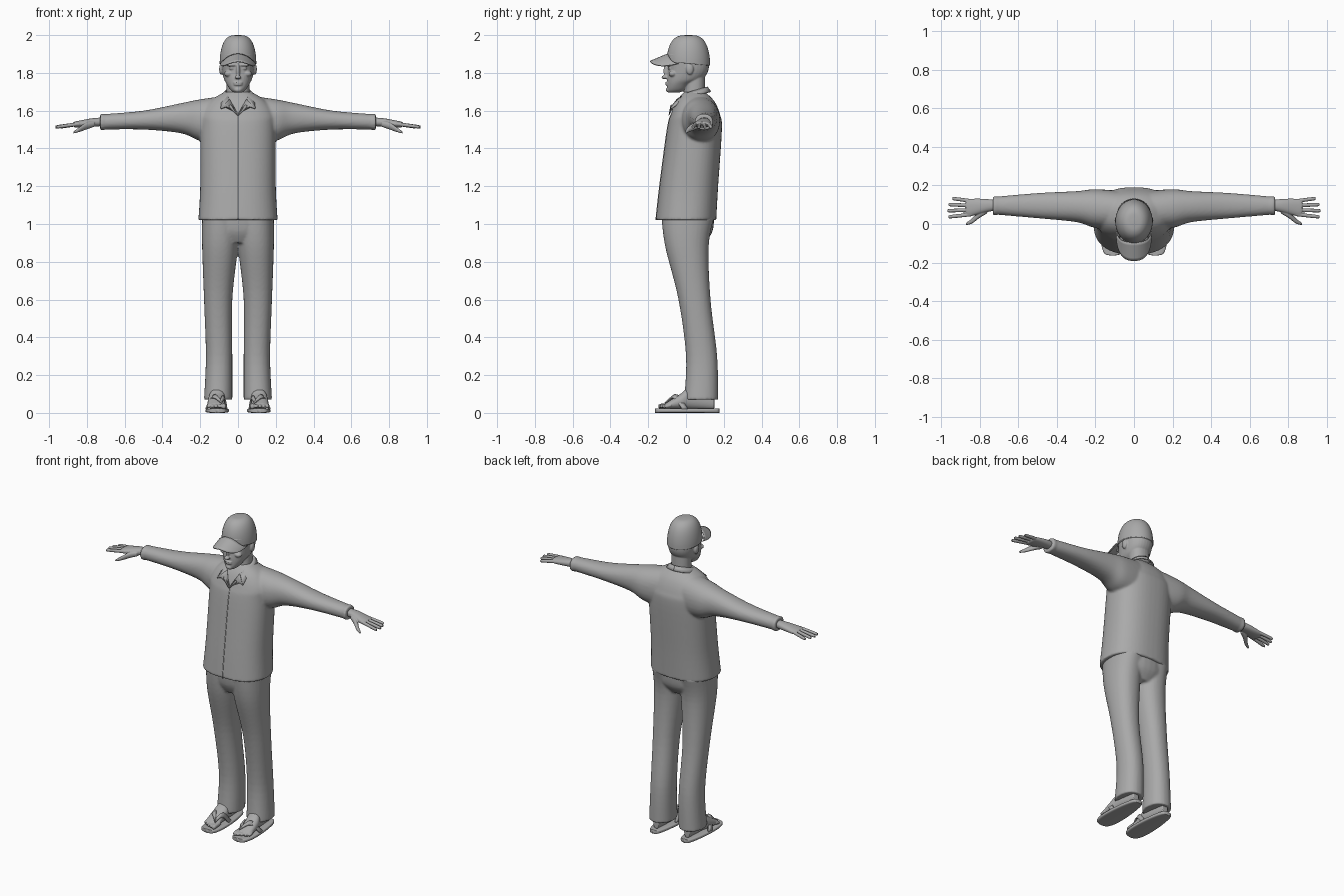
import bpy, bmesh
from math import sin, cos, pi, tau, copysign
from mathutils import Vector, Matrix

if "Cube" in bpy.data.objects:
    bpy.data.objects.remove(bpy.data.objects["Cube"], do_unlink=True)

tone = .4
gray = bpy.data.materials.new("plain gray")
gray.use_nodes = True
gray.diffuse_color = (tone, tone, tone, 1)
gray.node_tree.nodes["Principled BSDF"].inputs["Base Color"].default_value = gray.diffuse_color


def signed_power(value, exponent):
    return copysign(abs(value) ** exponent, value)


def spline(rows, steps):
    """Resample rows with a Catmull-Rom spline."""
    rows = [Vector(row) for row in rows]
    last = len(rows) - 1
    smooth = []
    for i in range(last):
        before, start, end, after = rows[max(0, i - 1)], rows[i], rows[i + 1], rows[min(last, i + 2)]
        for step in range(steps):
            t = step / steps
            pull_out, pull_in = (end - before) / 2, (after - start) / 2
            bend = start.lerp(end, t * t * (3 - 2 * t))
            smooth.append(bend + pull_out * t * (1 - t) ** 2 - pull_in * t * t * (1 - t))
    return smooth + [rows[last]]


def loft(bm, axis, rows, power=2.2, sides=32, side=1):
    """Skin rounded sections; each row is position, then low and high of the other two axes."""
    rings = []
    for along, low_a, high_a, low_b, high_b in spline(rows, 6):
        ring = []
        for k in range(sides):
            angle = tau * k / sides
            across = signed_power(cos(angle), 2 / power)
            up = signed_power(sin(angle), 2 / power)
            point = [(low_a + high_a + (high_a - low_a) * across) / 2,
                     (low_b + high_b + (high_b - low_b) * up) / 2]
            point.insert("xyz".index(axis), along)
            point[0] *= side
            ring.append(bm.verts.new(point))
        rings.append(ring)
    for lower, upper in zip(rings, rings[1:]):
        for k in range(sides):
            bm.faces.new((lower[k - 1], lower[k], upper[k], upper[k - 1]))
    bm.faces.new(rings[0])
    bm.faces.new(rings[-1])


def centred(rows):
    """Turn half widths into left and right extents."""
    return [(z, -half, half, front, back) for z, half, front, back in rows]


def rod(bm, axis, rows):
    """Round rod; each row is position, centre on the other two axes and radius."""
    loft(bm, axis, [(t, a - r, a + r, b - r, b + r) for t, a, b, r in rows], sides=16)


def ball(bm, centre, radii):
    place = Matrix.Translation(centre) @ Matrix.Diagonal((*radii, 1))
    bmesh.ops.create_uvsphere(bm, u_segments=20, v_segments=12, radius=1, matrix=place)


def strip(bm, pairs):
    """Ribbon between two edges."""
    verts = [(bm.verts.new(row[:3]), bm.verts.new(row[3:]))
             for row in spline([(*inner, *outer) for inner, outer in pairs], 4)]
    for (a, b), (c, d) in zip(verts, verts[1:]):
        bm.faces.new((a, b, d, c))


def finish(bm, name, mirror=False, voxel=0, thick=0):
    """Make the object and add its modifiers."""
    bmesh.ops.recalc_face_normals(bm, faces=bm.faces)
    for face in bm.faces:
        face.smooth = True
    mesh = bpy.data.meshes.new(name)
    bm.to_mesh(mesh)
    bm.free()
    mesh.materials.append(gray)
    part = bpy.data.objects.new(name, mesh)
    bpy.context.scene.collection.objects.link(part)
    if voxel:
        fuse = part.modifiers.new("fuse", 'REMESH')
        fuse.mode, fuse.voxel_size, fuse.use_smooth_shade = 'VOXEL', voxel, True
        relax = part.modifiers.new("relax", 'SMOOTH')
        relax.factor, relax.iterations = .5, 3
    if thick:
        shell = part.modifiers.new("thickness", 'SOLIDIFY')
        shell.thickness, shell.offset = thick, 0
    if mirror:
        part.modifiers.new("mirror", 'MIRROR').use_mirror_merge = False


# Shirt: torso and sleeves fused
torso = [(1.02, .21, -.16, .16), (1.2, .2, -.14, .17), (1.5, .2, -.1, .19),
         (1.58, .2, -.08, .18), (1.65, .15, -.05, .15), (1.7, .07, -.01, .1)]
sleeve = [(.06, -.03, .17, 1.42, 1.68), (.2, -.02, .18, 1.44, 1.66), (.3, .01, .17, 1.48, 1.64),
          (.5, .03, .16, 1.5, 1.6), (.73, .05, .14, 1.5, 1.58)]
bm = bmesh.new()
loft(bm, "z", centred(torso), 2.4, 48)
for side in (-1, 1):
    loft(bm, "x", sleeve, side=side)
    # raised cuff
    x, front, back, low, high = sleeve[-1]
    rim = .004
    loft(bm, "x", [(x - .02, front - rim, back + rim, low - rim, high + rim),
                   (x, front - rim, back + rim, low - rim, high + rim)], side=side)
finish(bm, "shirt", voxel=.008)

# Front seam follows the torso profile
bm = bmesh.new()
loft(bm, "z", centred([(z, .005, front - .002, front + .02) for z, half, front, back in torso[:4]]))
finish(bm, "shirt_seam")

# Folded collar with pointed flaps
bm = bmesh.new()
band = []
for k in range(4):
    across, along = sin(.6 * k), cos(.6 * k)
    height = 1.7 + .025 * along
    band.append(((.065 * across, .03 + .08 * along, height),
                 (.09 * across, .03 + .1 * along, height - .025)))
flap = ((.045, -.045, 1.66), (.09, -.08, 1.61))
strip(bm, band + [flap])
strip(bm, [flap, ((0, -.09, 1.575), (.04, -.08, 1.63))])
finish(bm, "collar", mirror=True, thick=.008)

# Trousers: two legs and a seat fused
bm = bmesh.new()
leg = [(.07, .03, .18, -.01, .17), (.3, .03, .17, 0, .165), (.6, .03, .18, -.04, .13),
       (.88, 0, .19, -.11, .12), (1.04, -.01, .19, -.13, .15)]
for side in (-1, 1):
    loft(bm, "z", leg, side=side)
loft(bm, "z", centred([(.9, .1, -.09, .1), (.96, .17, -.12, .14), (1.04, .18, -.13, .15)]))
finish(bm, "trousers", voxel=.008)

# Head, neck and facial features fused
bm = bmesh.new()
loft(bm, "z", centred([(1.6, .06, -.04, .1), (1.7, .06, -.01, .1), (1.8, .06, -.01, .1)]))
loft(bm, "z", centred([(1.695, .02, -.09, -.04), (1.71, .04, -.1, 0), (1.74, .06, -.1, .03),
                       (1.77, .075, -.1, .09), (1.82, .085, -.095, .12), (1.9, .09, -.1, .12)]))
ball(bm, (0, -.112, 1.777), (.018, .018, .01))
ball(bm, (0, -.1, 1.81), (.01, .02, .04))
ball(bm, (0, -.09, 1.71), (.022, .017, .014))
for lip in (1.738, 1.748):
    ball(bm, (0, -.1, lip), (.024, .01, .005))
for side in (-1, 1):
    ball(bm, (.033 * side, -.088, 1.824), (.015, .008, .007))
    ball(bm, (.034 * side, -.092, 1.842), (.028, .013, .008))
    ball(bm, (.05 * side, -.07, 1.795), (.024, .022, .016))
    ball(bm, (.088 * side, .02, 1.82), (.012, .02, .03))
finish(bm, "head", voxel=.004)

# Cap crown: a full dome whose rim rises toward the front
bm = bmesh.new()
dome = []
for k in range(9):
    angle = pi / 2 * min(k / 8, .99)
    spread = cos(angle) ** .6
    dome.append((1.85 + .15 * sin(angle), .097 * spread, .013 - .115 * spread, .013 + .115 * spread))
loft(bm, "z", centred(dome), 2, 40)
for vert in bm.verts:
    vert.co.z -= .6 * vert.co.y * (2 - vert.co.z)
finish(bm, "cap_crown")

# Curved cap peak
bm = bmesh.new()
rows = []
columns, depth = 24, 6
for j in range(depth + 1):
    reach, row = j / depth, []
    for i in range(columns + 1):
        angle = pi * (i / columns - .5)
        across = signed_power(sin(angle), .8)
        forward = max(0, cos(angle)) ** .75
        row.append(bm.verts.new((.09 * across, -.035 - (.06 + .095 * reach) * forward,
                                 1.9 - .04 * reach * forward - .05 * across ** 2)))
    rows.append(row)
for inner, outer in zip(rows, rows[1:]):
    for i in range(columns):
        bm.faces.new((inner[i], inner[i + 1], outer[i + 1], outer[i]))
bmesh.ops.remove_doubles(bm, verts=bm.verts, dist=.0001)
finish(bm, "cap_peak", thick=.007)

# Hands: palm, four fingers and thumb
bm = bmesh.new()
loft(bm, "x", [(.69, .075, .12, 1.52, 1.565), (.77, .06, .13, 1.515, 1.56),
               (.85, .04, .13, 1.51, 1.545), (.87, .05, .12, 1.515, 1.54)])
for k in range(4):
    root, fan, tip = .05 + .023 * k, .008 * (k - 1.5), .965 - .006 * (k - 1) ** 2
    rod(bm, "x", [(.84, root, 1.53, .01), (tip - .01, root + fan, 1.515, .009), (tip, root + fan, 1.512, .004)])
rod(bm, "x", [(.76, .07, 1.53, .015), (.8, .05, 1.52, .019), (.84, .015, 1.5, .013), (.87, 0, 1.485, .006)])
finish(bm, "hands", mirror=True, voxel=.003)

# Feet with toes
bm = bmesh.new()
loft(bm, "y", [(-.11, .07, .16, .02, .05), (-.03, .07, .16, .02, .1),
               (.02, .07, .15, .02, .13), (.15, .09, .13, .02, .1)])
for k in range(5):
    x, radius, tip = .076 + .02 * k, .009 if k else .013, .002 * k * k - .147
    rod(bm, "y", [(tip, x, .034, radius / 3), (tip + .01, x, .035, radius), (-.08, x, .04, radius)])
finish(bm, "feet", mirror=True, voxel=.004)

# Sandal soles, wider at the toes
bm = bmesh.new()
sole = []
for k in range(13):
    angle = pi * k / 12
    half = .01 + (.05 + .012 * cos(angle)) * abs(sin(angle)) ** .6
    sole.append((.007 - .17 * cos(angle), .11 - half, .11 + half, 0, .024))
loft(bm, "y", sole, 4)
finish(bm, "sandal_soles", mirror=True)

# Sandal straps from the toe post to both sides
bm = bmesh.new()
post = ((.086, -.11, .05), (.094, -.09, .07))
strip(bm, [post, ((.07, -.06, .07), (.08, -.04, .09)), ((.06, -.01, .02), (.065, .02, .02))])
strip(bm, [post, ((.135, -.07, .08), (.125, -.045, .095)), ((.17, -.02, .02), (.165, .01, .02))])
finish(bm, "sandal_straps", mirror=True, thick=.009)
